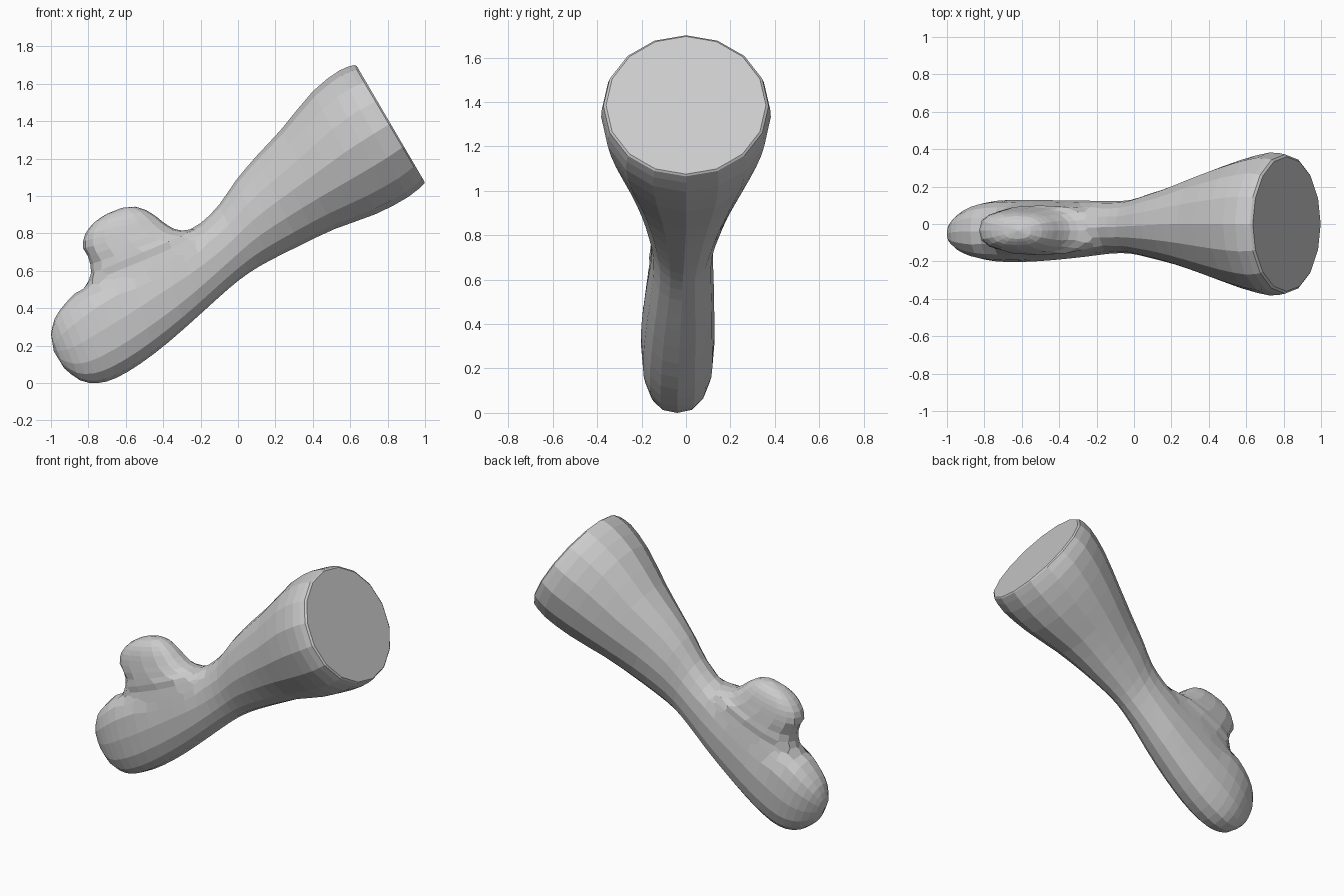
import bpy, bmesh, math
from mathutils import Vector

if "Cube" in bpy.data.objects:
    bpy.data.objects.remove(bpy.data.objects["Cube"])

SIDES = 16


def refine(rows, steps):
    """Smooth (Catmull-Rom) interpolation between cross-sections."""
    out = []
    for i in range(len(rows) - 1):
        p0, p1 = rows[max(i - 1, 0)], rows[i]
        p2, p3 = rows[i + 1], rows[min(i + 2, len(rows) - 1)]
        for s in range(steps):
            t = s / steps
            out.append([0.5 * (2*b + (c - a)*t + (2*a - 5*b + 4*c - d)*t*t
                               + (3*b - a - 3*c + d)*t**3)
                        for a, b, c, d in zip(p0, p1, p2, p3)])
    out.append(list(rows[-1]))
    return out


def power(v, e):
    return math.copysign(abs(v) ** e, v) if abs(v) > 1e-6 else 0.0


def loft(name, rows, tip, cap=None, steps=2):
    """Oval rings; row = (x1, z1, x2, z2, half width in y, centre y).
    Rings become squarer toward the mitten end."""
    bm = bmesh.new()
    rings = []
    rows = ([cap] if cap else []) + refine(rows, steps)
    for x1, z1, x2, z2, w, yc in rows:
        c = Vector(((x1 + x2) / 2, yc, (z1 + z2) / 2))
        u = Vector((x1, yc, z1)) - c
        e = 1 - 0.2 * min(max(-c.x / 0.3, 0), 1)
        ring = []
        for k in range(SIDES):
            a = 2 * math.pi * k / SIDES
            ring.append(bm.verts.new(c + u * power(math.cos(a), e)
                                     + Vector((0, w * power(math.sin(a), e), 0))))
        rings.append(ring)
    for r, s in zip(rings, rings[1:]):
        for k in range(SIDES):
            n = (k + 1) % SIDES
            bm.faces.new((r[k], r[n], s[n], s[k]))
    bm.faces.new(rings[0])
    pole = bm.verts.new(tip)
    for k in range(SIDES):
        bm.faces.new((rings[-1][k], rings[-1][(k + 1) % SIDES], pole))
    bmesh.ops.recalc_face_normals(bm, faces=bm.faces[:])
    me = bpy.data.meshes.new(name)
    bm.to_mesh(me)
    bm.free()
    ob = bpy.data.objects.new(name, me)
    bpy.context.collection.objects.link(ob)
    return ob


# Forearm flaring to a flat cut end, narrowing to the wrist, then the mitten hand
arm = loft("mitten_arm", [
    (0.620, 1.700, 0.995, 1.065, 0.372, 0.0),
    (0.540, 1.670, 0.91, 0.995, 0.382, 0.0),
    (0.400, 1.560, 0.74, 0.905, 0.342, 0.0),
    (0.230, 1.355, 0.52, 0.825, 0.270, 0.0),
    (0.100, 1.215, 0.33, 0.735, 0.210, -0.005),
    (-0.010, 1.085, 0.17, 0.655, 0.170, -0.01),
    (-0.100, 0.955, 0.06, 0.590, 0.143, -0.015),
    (-0.200, 0.855, -0.05, 0.505, 0.140, -0.018),
    (-0.320, 0.790, -0.20, 0.370, 0.150, -0.025),
    (-0.500, 0.710, -0.37, 0.220, 0.160, -0.033),
    (-0.680, 0.610, -0.52, 0.105, 0.166, -0.037),
    (-0.820, 0.525, -0.65, 0.028, 0.162, -0.038),
    (-0.920, 0.430, -0.75, 0.000, 0.140, -0.04),
    (-0.980, 0.345, -0.845, 0.015, 0.100, -0.045),
    (-1.000, 0.260, -0.93, 0.080, 0.055, -0.05),
], (-0.985, -0.05, 0.17), cap=(0.635, 1.695, 0.998, 1.075, 0.36, 0.0))

# Thumb rising from the hand, webbed toward the wrist
thumb = loft("thumb", [
    (-0.780, 0.400, -0.10, 0.700, 0.140, -0.032),
    (-0.800, 0.520, -0.15, 0.820, 0.138, -0.032),
    (-0.800, 0.630, -0.28, 0.815, 0.126, -0.035),
    (-0.828, 0.720, -0.37, 0.840, 0.113, -0.035),
    (-0.818, 0.795, -0.43, 0.885, 0.100, -0.035),
    (-0.765, 0.862, -0.49, 0.924, 0.078, -0.035),
    (-0.700, 0.905, -0.55, 0.943, 0.045, -0.035),
], (-0.62, -0.035, 0.937))

# Fuse thumb and hand into one skin
union = arm.modifiers.new("join_thumb", 'BOOLEAN')
union.operation = 'UNION'
union.solver = 'EXACT'
union.object = thumb
bpy.context.view_layer.objects.active = arm
arm.select_set(True)
bpy.ops.object.modifier_apply(modifier=union.name)
bpy.data.objects.remove(thumb, do_unlink=True)

# Soften the crease where the thumb meets the hand
bm = bmesh.new()
bm.from_mesh(arm.data)
bmesh.ops.remove_doubles(bm, verts=bm.verts[:], dist=0.004)
seam = {v for e in bm.edges if len(e.link_faces) == 2
        and e.calc_face_angle_signed(0) < -0.25
        and e.verts[0].co.x < -0.1 for v in e.verts}
seam |= {e.other_vert(v) for v in seam for e in v.link_edges}
for _ in range(4):
    bmesh.ops.smooth_vert(bm, verts=list(seam), factor=0.5,
                          use_axis_x=True, use_axis_y=True, use_axis_z=True)
bm.to_mesh(arm.data)
bm.free()
